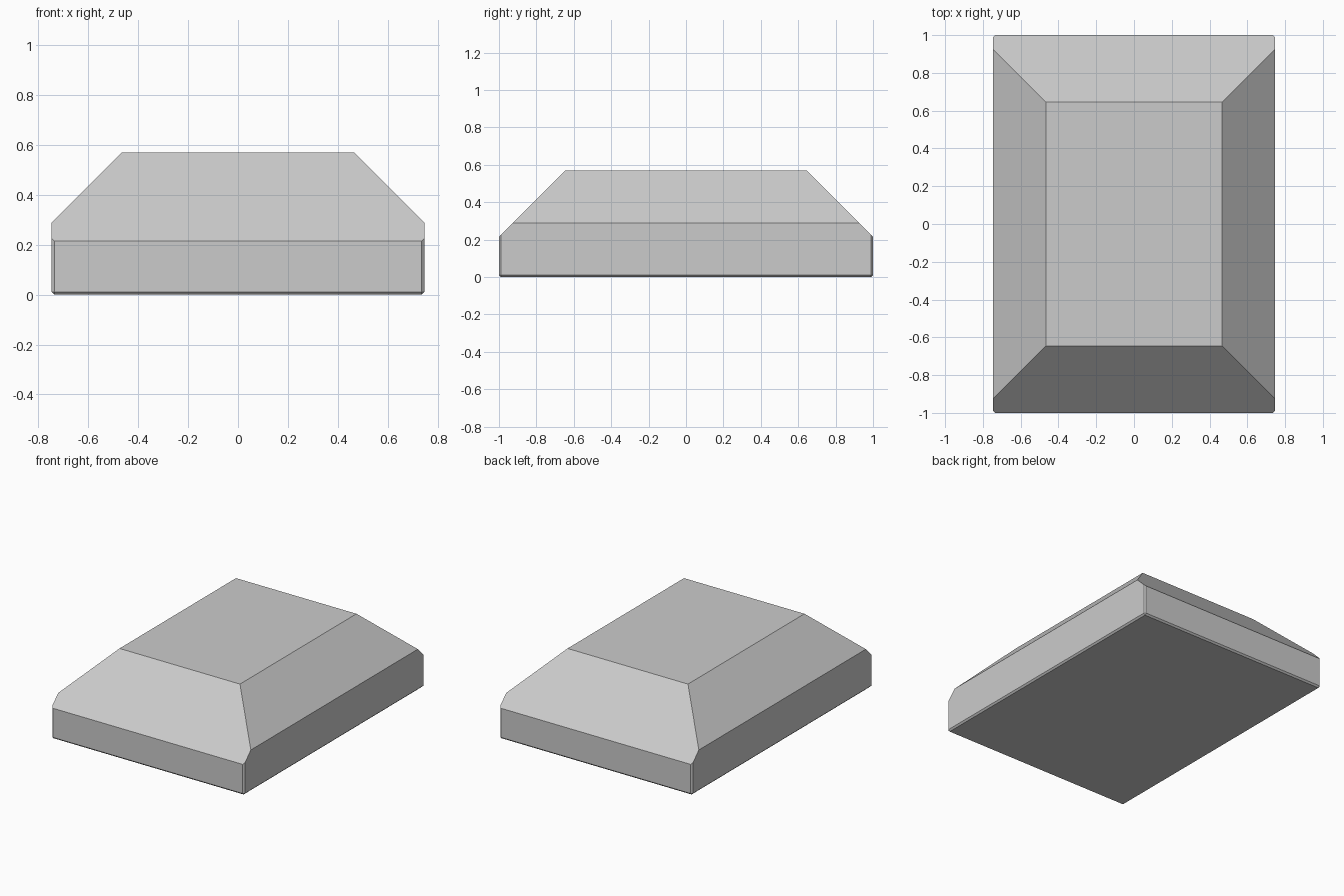
import bpy, bmesh
from mathutils import Vector

if "Cube" in bpy.data.objects:
    bpy.data.objects.remove(bpy.data.objects["Cube"])

HX, HY, H = 0.747, 1.0, 0.57      # half width, half length, height
CHAMFER = 0.011                   # small edge chamfer

# Plain block standing on the floor
bm = bmesh.new()
bmesh.ops.create_cube(bm, size=1)
for v in bm.verts:
    v.co = Vector((v.co.x * 2 * HX, v.co.y * 2 * HY, (v.co.z + 0.5) * H))

# Fine chamfer on the vertical and bottom edges
edges = [e for e in bm.edges if min(v.co.z for v in e.verts) < 0.01]
bmesh.ops.bevel(bm, geom=edges, offset=CHAMFER, offset_type='OFFSET',
                segments=1, profile=0.5, affect='EDGES')


# 45 degree slopes cut off all four sides
def cut(point, normal):
    geom = bm.verts[:] + bm.edges[:] + bm.faces[:]
    bmesh.ops.bisect_plane(bm, geom=geom, dist=1e-6, plane_co=point,
                           plane_no=normal, clear_outer=True)
    rim = [e for e in bm.edges if e.is_boundary]
    bmesh.ops.holes_fill(bm, edges=rim, sides=0)


for s in (-1, 1):
    cut((s * HX, 0, 0.29), (s, 0, 1))
    cut((0, s * HY, 0.215), (0, s, 1))

bmesh.ops.recalc_face_normals(bm, faces=bm.faces[:])
mesh = bpy.data.meshes.new("sloped_block")
bm.to_mesh(mesh)
bm.free()
bpy.context.collection.objects.link(bpy.data.objects.new("sloped_block", mesh))
